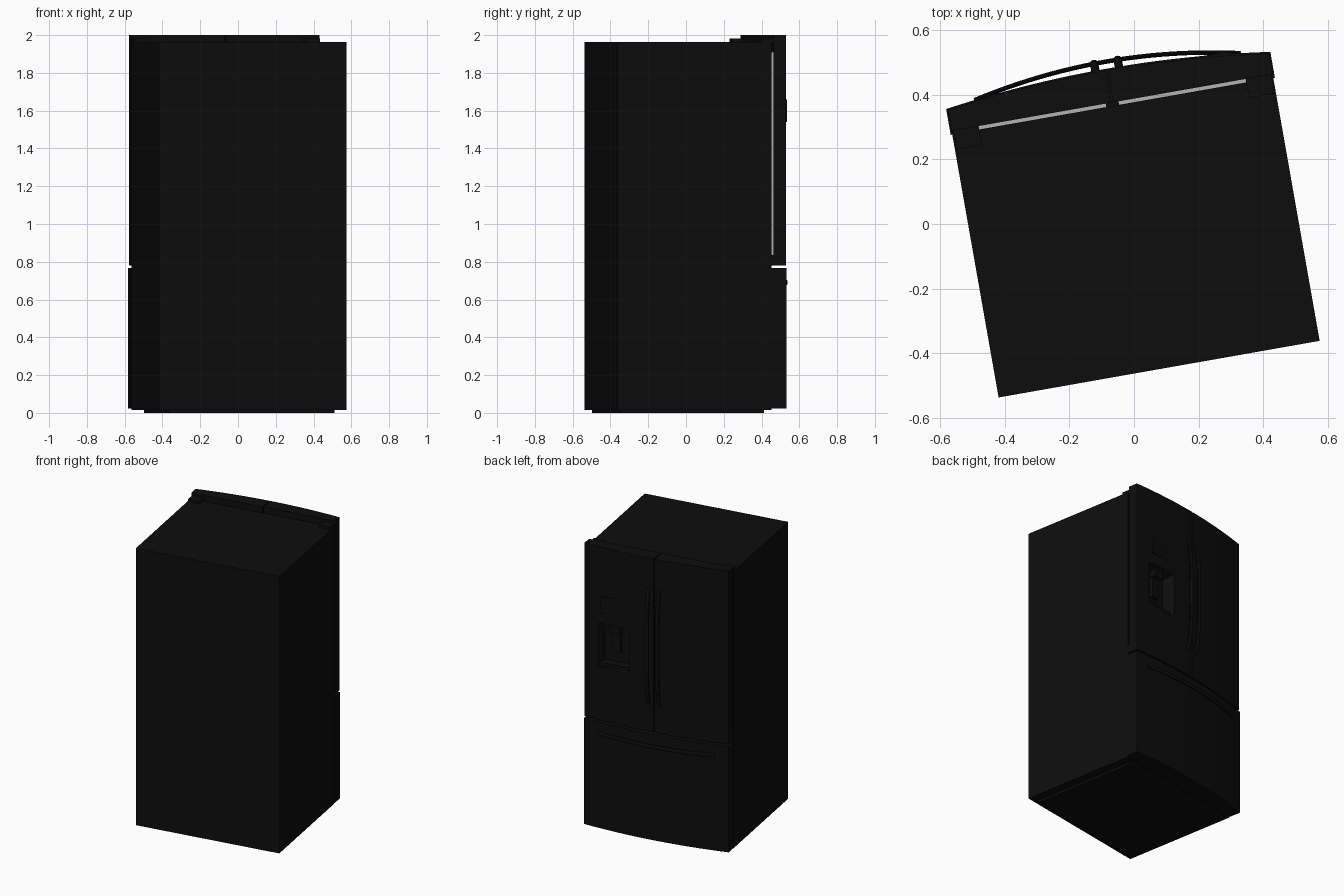
import bpy, bmesh, math
from mathutils import Matrix, Vector

cube = bpy.data.objects.get("Cube")
if cube:
    bpy.data.objects.remove(cube)

# The whole appliance stands turned by ten degrees
PLACE = Matrix.Translation((0.006, -0.042, 0)) @ Matrix.Rotation(math.radians(10), 4, 'Z')


def material(name, value):
    m = bpy.data.materials.new(name)
    m.use_nodes = True
    m.diffuse_color = (value, value, value, 1)
    m.node_tree.nodes["Principled BSDF"].inputs["Base Color"].default_value = m.diffuse_color
    return m


BLACK = material("black enamel", 0.004)
GREY = material("grey gasket", 0.45)


def finish(name, bm, mat=BLACK, smooth=False):
    bmesh.ops.recalc_face_normals(bm, faces=bm.faces)
    mesh = bpy.data.meshes.new(name)
    bm.to_mesh(mesh)
    bm.free()
    mesh.materials.append(mat)
    ob = bpy.data.objects.new(name, mesh)
    bpy.context.collection.objects.link(ob)
    ob.matrix_world = PLACE
    if smooth:
        shade(ob)
    return ob


def shade(ob):
    bpy.ops.object.select_all(action='DESELECT')
    ob.select_set(True)
    bpy.context.view_layer.objects.active = ob
    bpy.ops.object.shade_smooth_by_angle(angle=math.radians(30))


def box(name, x, y, z, mat=BLACK, taper=None):
    """Box from ranges; taper shrinks its rear face."""
    bm = bmesh.new()
    bmesh.ops.create_cube(bm, size=1)
    mid = Vector([(r[0] + r[1]) / 2 for r in (x, y, z)])
    size = Vector([r[1] - r[0] for r in (x, y, z)])
    for v in bm.verts:
        k = taper if taper and v.co.y < 0 else 1
        v.co = Vector((v.co.x * size.x * k, v.co.y * size.y, v.co.z * size.z * k)) + mid
    return finish(name, bm, mat)


def bow(x):
    """Depth of the bowed door front."""
    return 0.526 - 0.036 * (x / 0.505) ** 2


def panel(name, x0, x1, back, z0, z1, out=0.0, steps=14):
    """Door slab with a bowed front."""
    bm = bmesh.new()
    xs = [x0 + (x1 - x0) * i / steps for i in range(steps + 1)]
    outline = [(x0, back), (x1, back)] + [(x, bow(x) + out) for x in reversed(xs)]
    face = bm.faces.new([bm.verts.new((x, y, z0)) for x, y in outline])
    ext = bmesh.ops.extrude_face_region(bm, geom=[face])
    for g in ext["geom"]:
        if isinstance(g, bmesh.types.BMVert):
            g.co.z = z1
    return finish(name, bm, smooth=True)


def sweep(name, path, a, b, sides=12):
    """Bar with an elliptical section spanned by vectors a and b."""
    bm = bmesh.new()
    a, b = Vector(a), Vector(b)
    rings = []
    for p in path:
        rings.append([bm.verts.new(Vector(p) + a * math.cos(2 * math.pi * k / sides)
                                   + b * math.sin(2 * math.pi * k / sides)) for k in range(sides)])
    for r, s in zip(rings, rings[1:]):
        for k in range(sides):
            j = (k + 1) % sides
            bm.faces.new((r[k], r[j], s[j], s[k]))
    bm.faces.new(rings[0])
    bm.faces.new(rings[-1])
    return finish(name, bm, smooth=True)


# Cabinet and base
box("cabinet", (-0.505, 0.505), (-0.414, 0.414), (0.015, 1.964))
box("base", (-0.445, 0.445), (-0.383, 0.383), (0, 0.016))
box("center_mullion", (-0.02, 0.02), (0.413, 0.427), (0.8, 1.955))

# Doors and freezer drawer
left_door = panel("left_door", 0.004, 0.506, 0.425, 0.78, 2.0)
panel("right_door", -0.506, -0.004, 0.425, 0.78, 2.0)
panel("freezer_drawer", -0.51, 0.51, 0.413, 0.022, 0.766, out=0.005, steps=28)

# Dispenser recess cut into the left door
cutter = box("dispenser_cutter", (0.16, 0.425), (0.445, 0.575), (1.13, 1.49), taper=0.7)
cutter.hide_render = True
mod = left_door.modifiers.new("recess", 'BOOLEAN')
mod.operation = 'DIFFERENCE'
mod.solver = 'EXACT'
mod.object = cutter
bpy.context.view_layer.update()
deps = bpy.context.evaluated_depsgraph_get()
cut_mesh = bpy.data.meshes.new_from_object(left_door.evaluated_get(deps))
left_door.modifiers.clear()
left_door.data = cut_mesh
bpy.data.objects.remove(cutter)
shade(left_door)

# Dispenser fittings
box("dispenser_spout", (0.26, 0.33), (0.45, 0.495), (1.40, 1.475))
box("dispenser_paddle", (0.265, 0.325), (0.445, 0.468), (1.26, 1.40))
box("dispenser_tray", (0.19, 0.40), (0.445, 0.50), (1.135, 1.185))
box("control_panel", (0.2, 0.385), (0.5, 0.518), (1.54, 1.66))

# Hinges and gaskets on both sides
for side, s in (("left", 1), ("right", -1)):
    def span(a, b):
        return sorted((s * a, s * b))
    box(side + "_hinge_cover", span(0.42, 0.5), (0.365, 0.46), (1.96, 1.982))
    box(side + "_lower_hinge", span(0.44, 0.503), (0.405, 0.428), (0.785, 0.835))
    box(side + "_gasket", span(0.02, 0.493), (0.413, 0.4255), (0.83, 1.91), GREY)

# Bowed door handles beside the center seam
N = 24
for side, x in (("left", 0.04), ("right", -0.034)):
    path = []
    for i in range(N + 1):
        t = 2 * i / N - 1
        path.append((x, 0.554 - 0.032 * t ** 4, 1.378 + 0.412 * t))
    sweep(side + "_door_handle", path, (0.013, 0, 0), (0, 0.011, 0))

# Bowed drawer handle
path = []
for i in range(N + 1):
    t = 2 * i / N - 1
    path.append((0.42 * t, 0.553 - 0.047 * t * t, 0.69))
sweep("drawer_handle", path, (0, 0.007, 0), (0, 0, 0.015))
